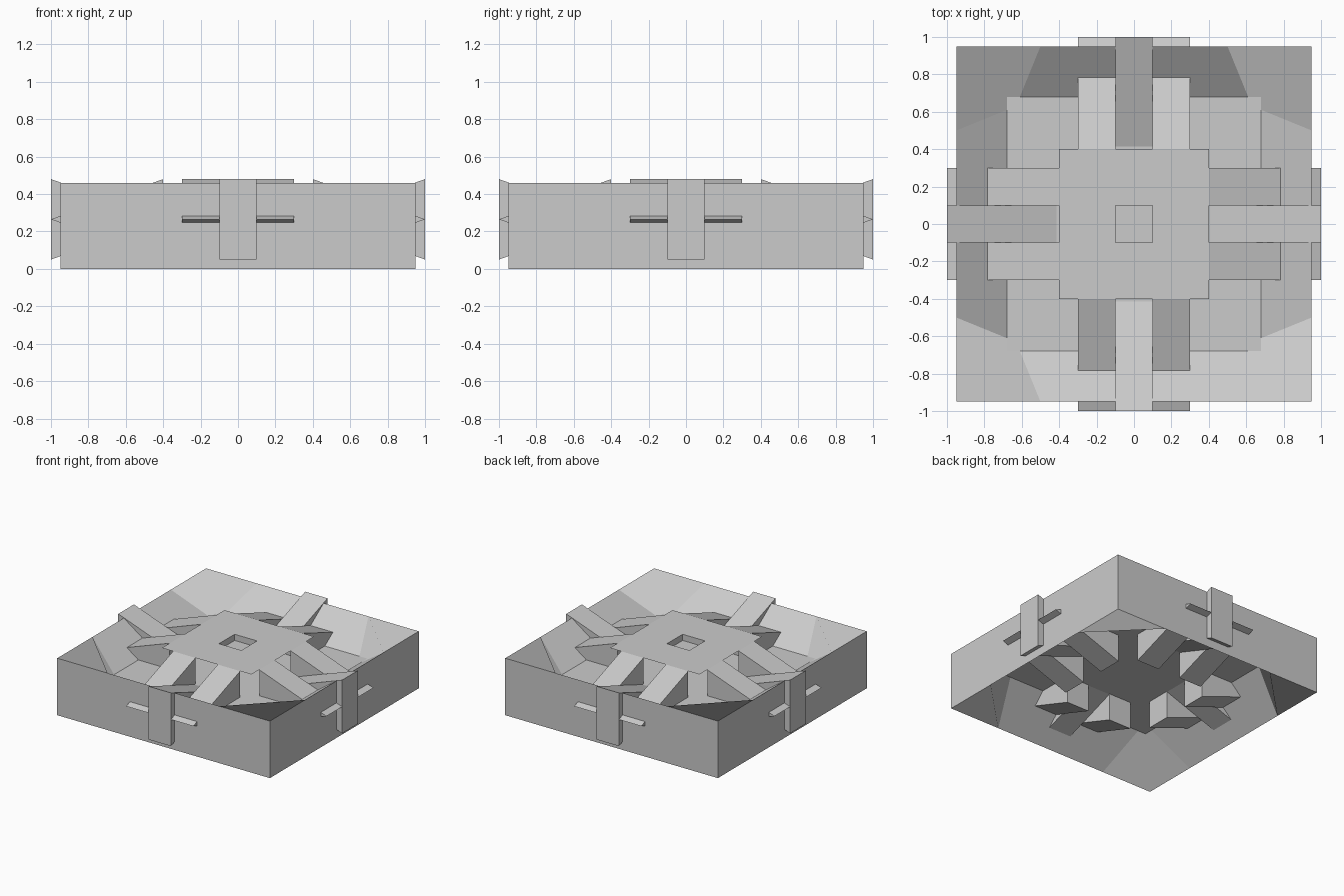
import bpy, bmesh
from math import pi
from mathutils import Matrix

if "Cube" in bpy.data.objects:
    bpy.data.objects.remove(bpy.data.objects["Cube"])

TOP, FLOOR = 0.46, 0.27      # rim height, recessed floor height


def make_object(name, faces, rot=0.0):
    """Mesh object from lists of points, one list per face, rotated about z."""
    bm = bmesh.new()
    for pts in faces:
        bm.faces.new([bm.verts.new(p) for p in pts])
    bmesh.ops.remove_doubles(bm, verts=bm.verts, dist=1e-4)
    bmesh.ops.rotate(bm, verts=bm.verts, matrix=Matrix.Rotation(rot, 3, 'Z'))
    me = bpy.data.meshes.new(name)
    bm.to_mesh(me)
    bm.free()
    ob = bpy.data.objects.new(name, me)
    bpy.context.collection.objects.link(ob)
    return ob


def prism(name, profile, y0, y1, rot):
    """Triangular (radius, z) profile extruded across y."""
    a = [(r, y0, z) for r, z in profile]
    b = [(r, y1, z) for r, z in profile]
    n = len(a)
    faces = [a, b[::-1]]
    faces += [[a[i], b[i], b[(i + 1) % n], a[(i + 1) % n]][:] for i in range(n)]
    ob = make_object(name, faces, rot)
    bm = bmesh.new()
    bm.from_mesh(ob.data)
    bmesh.ops.recalc_face_normals(bm, faces=bm.faces)
    bm.to_mesh(ob.data)
    bm.free()


def turn(pts, k):
    for _ in range(k):
        pts = [(-y, x, z) for x, y, z in pts]
    return pts


# square frame: outer walls, slopes running in to the floor above and below
frame, floor = [], []
for k in range(4):
    xs = (0.95, 0.5, -0.5, -0.95)
    wall = [(x, 0.95, 0) for x in xs] + [(x, 0.95, TOP) for x in reversed(xs)]
    frame.append(turn(wall, k))
    for z, step in ((TOP, 1), (0, -1)):
        slope = [(-0.61, 0.68, FLOOR), (0.61, 0.68, FLOOR), (0.5, 0.95, z), (-0.5, 0.95, z)]
        corner = [(0.68, 0.68, FLOOR), (0.68, 0.61, FLOOR), (0.95, 0.5, z),
                  (0.95, 0.95, z), (0.5, 0.95, z), (0.61, 0.68, FLOOR)]
        frame += [turn(slope, k)[::step], turn(corner, k)[::step]]
    floor += turn([(0.68, 0.61, FLOOR), (0.68, 0.68, FLOOR), (0.61, 0.68, FLOOR)], k)
make_object("frame", frame)
make_object("floor_sheet", [floor])

# interlocking wedges: pairs tapering outward, single ones widening outward
for k in range(4):
    rot = k * pi / 2
    taper = [(0.4, 0.05), (1.0, 0.265), (0.4, 0.48)]
    prism("taper_wedge", taper, 0.1, 0.3, rot)
    prism("taper_wedge", taper, -0.3, -0.1, rot)
    prism("clamp_wedge", [(0.4, 0.265), (1.0, 0.05), (1.0, 0.48)], -0.1, 0.1, rot)

# thin centre plate with a shallow square pit
plate = [[(-0.1, -0.1, 0.43), (0.1, -0.1, 0.43), (0.1, 0.1, 0.43), (-0.1, 0.1, 0.43)]]
for k in range(4):
    plate.append(turn([(-0.1, 0.1, 0.48), (0.1, 0.1, 0.48), (0.4, 0.4, 0.48), (-0.4, 0.4, 0.48)], k))
    plate.append(turn([(-0.1, 0.1, 0.43), (0.1, 0.1, 0.43), (0.1, 0.1, 0.48), (-0.1, 0.1, 0.48)], k))
make_object("centre_plate", plate)
